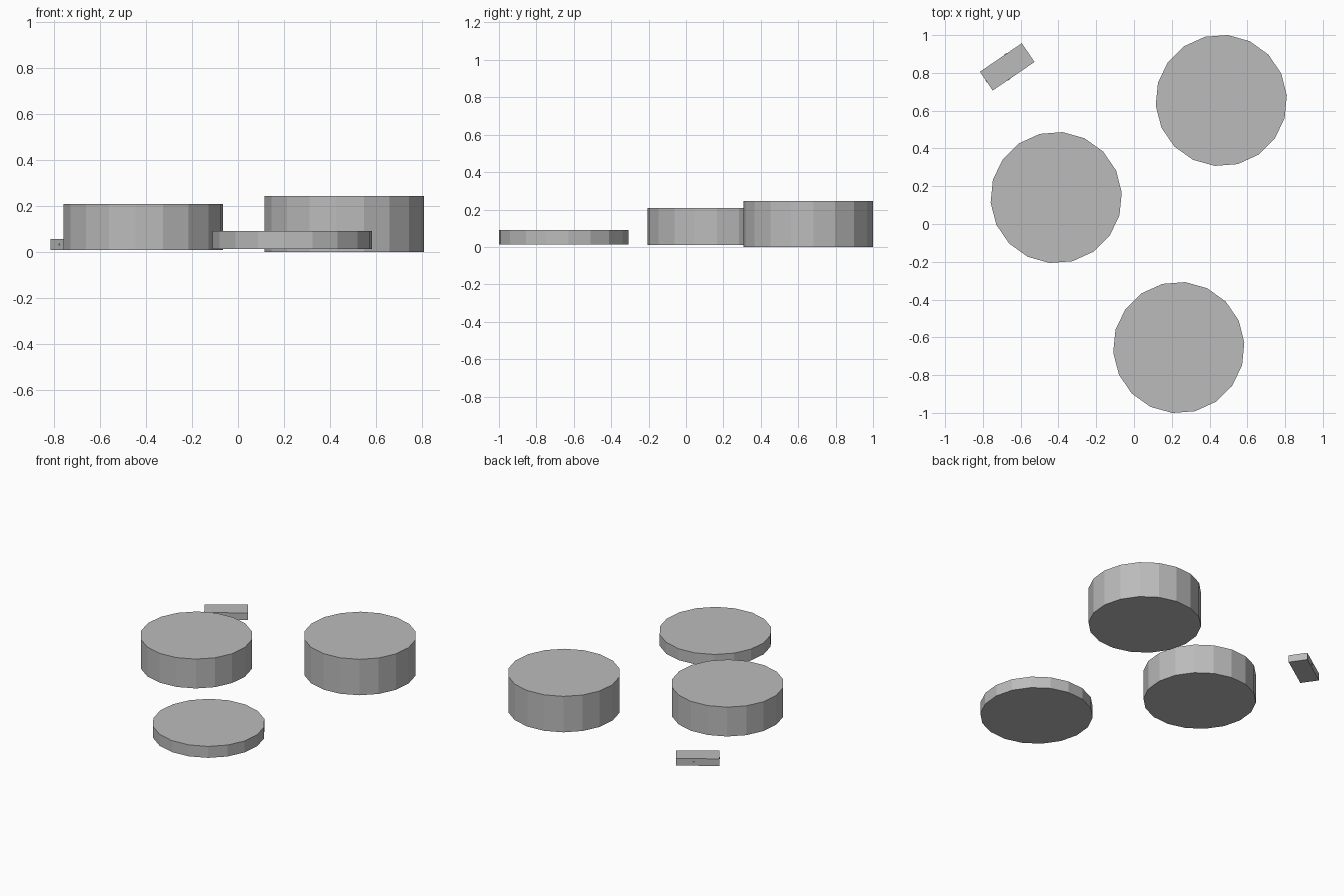
import bpy
from math import radians
from mathutils import Matrix

cube = bpy.data.objects.get("Cube")
if cube:
    bpy.data.objects.remove(cube, do_unlink=True)

GREY = (0.5, 0.5, 0.5, 1.0)
grey = bpy.data.materials.new("plain grey")
grey.use_nodes = True
grey.diffuse_color = GREY
grey.node_tree.nodes["Principled BSDF"].inputs["Base Color"].default_value = GREY


def disc(name, x, y, bottom, top):
    """Flat-sided drum standing between two heights."""
    bpy.ops.mesh.primitive_cylinder_add(
        vertices=18, radius=0.348, depth=top - bottom,
        location=(x, y, (bottom + top) / 2), rotation=(0, 0, radians(14.4)))
    obj = bpy.context.object
    obj.name = name
    obj.data.materials.append(grey)


def block(name, size, offset=(0, 0, 0)):
    """Box placed in the turned frame of the small block."""
    frame = Matrix.Translation((-0.671, 0.832, 0.033)) @ Matrix.Rotation(radians(34.3), 4, "Z")
    bpy.ops.mesh.primitive_cube_add(size=1)
    obj = bpy.context.object
    obj.name = name
    obj.matrix_world = frame @ Matrix.Translation(offset) @ Matrix.Diagonal((*size, 1))
    obj.data.materials.append(grey)


# Three drums of different heights
disc("tall_drum", 0.462, 0.654, 0.0, 0.245)
disc("middle_drum", -0.412, 0.14, 0.009, 0.209)
disc("low_drum", 0.237, -0.654, 0.013, 0.091)

# Small turned block, with tiny studs on its long sides and one end
block("small_block", (0.268, 0.12, 0.048))
for side, label in ((-1, "front"), (1, "back")):
    block(label + "_stud", (0.02, 0.004, 0.008), (0.03 * side, 0.06 * side, 0))
block("end_stud", (0.004, 0.015, 0.008), (-0.134, 0, 0))
